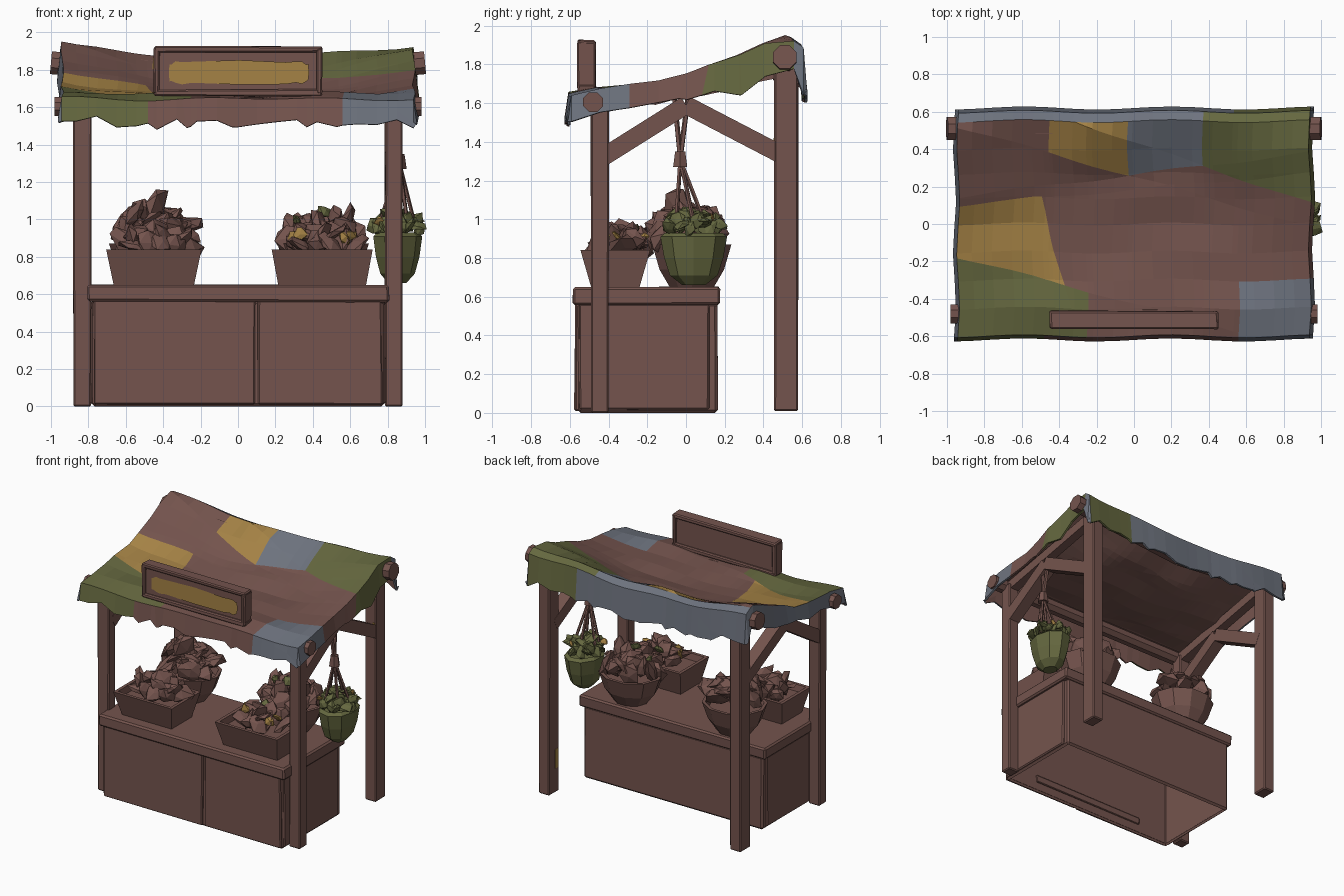
import bpy, bmesh, math, random
from mathutils import Vector, Matrix

if "Cube" in bpy.data.objects:
    bpy.data.objects.remove(bpy.data.objects["Cube"])

random.seed(4)

def material(name, rgb):
    m = bpy.data.materials.new(name)
    m.diffuse_color = (*rgb, 1)
    m.use_nodes = True
    m.node_tree.nodes["Principled BSDF"].inputs["Base Color"].default_value = m.diffuse_color
    return m

YELLOW = material("mustard cloth", (0.375, 0.225, 0.06))
GREEN = material("olive green", (0.13, 0.138, 0.05))
BLUE = material("slate blue", (0.155, 0.172, 0.21))
BROWN = material("warm brown", (0.175, 0.088, 0.075))

def finish(name, bm, *mats):
    bmesh.ops.recalc_face_normals(bm, faces=bm.faces)
    me = bpy.data.meshes.new(name)
    bm.to_mesh(me)
    bm.free()
    ob = bpy.data.objects.new(name, me)
    for m in mats or (BROWN,):
        me.materials.append(m)
    bpy.context.collection.objects.link(ob)
    return ob

def box(name, x0, x1, y0, y1, z0, z1, mat=BROWN, bevel=0.008, wobble=0.004):
    bm = bmesh.new()
    bmesh.ops.create_cube(bm, size=1)
    for v in bm.verts:
        v.co = Vector(((x0 + x1) / 2 + v.co.x * (x1 - x0), (y0 + y1) / 2 + v.co.y * (y1 - y0),
                       (z0 + z1) / 2 + v.co.z * (z1 - z0)))
        if v.co.z > 0.001:
            v.co += Vector([random.uniform(-wobble, wobble) for _ in range(3)])
    if bevel:
        bmesh.ops.bevel(bm, geom=bm.edges[:], offset=bevel, segments=1, affect='EDGES')
    return finish(name, bm, mat)

def rod(name, a, b, r, sides=8, r2=None, mat=BROWN):
    a, b = Vector(a), Vector(b)
    bm = bmesh.new()
    bmesh.ops.create_cone(bm, cap_ends=True, segments=sides, radius1=r,
                          radius2=r if r2 is None else r2, depth=(b - a).length)
    turn = (b - a).to_track_quat('Z', 'Y').to_matrix().to_4x4()
    twist = Matrix.Rotation(math.pi / sides, 4, 'Z')
    bm.transform(Matrix.Translation((a + b) / 2) @ turn @ twist)
    return finish(name, bm, mat)

# Posts, braces and roof rails on both sides
for side, s in (("left", -1), ("right", 1)):
    xa, xb = sorted((s * 0.785, s * 0.88))
    box(f"front_post_{side}", xa, xb, -0.49, -0.40, 0, 1.6)
    box(f"back_post_{side}", xa, xb, 0.455, 0.58, 0.01, 1.82, wobble=0.001)
    rod(f"front_brace_{side}", (s * 0.83, -0.43, 1.32), (s * 0.83, 0.0, 1.59), 0.066, 4)
    rod(f"back_brace_{side}", (s * 0.83, 0.50, 1.33), (s * 0.83, 0.0, 1.59), 0.066, 4)
    rod(f"roof_rail_{side}", (s * 0.83, -0.46, 1.58), (s * 0.83, 0.50, 1.77), 0.05, 4)

# Small painted marks on the back right post
box("post_mark_low", 0.782, 0.788, 0.465, 0.505, 0.20, 0.35, YELLOW, 0, 0)
box("post_mark_high", 0.853, 0.873, 0.4525, 0.457, 1.34, 1.42, YELLOW, 0, 0)

# Beams that carry the cloth, the back one sagging in the middle
rod("front_beam", (-0.98, -0.48, 1.605), (0.98, -0.48, 1.605), 0.055)
for s in (-1, 1):
    rod("back_beam", (s * 1.0, 0.51, 1.838), (0, 0.51, 1.745), 0.066)

# Counter: open-bottomed carcass, panels and thick top
body = box("counter_body", -0.78, 0.78, -0.56, 0.165, 0, 0.57, bevel=0.015)
bm = bmesh.new()
bm.from_mesh(body.data)
bmesh.ops.delete(bm, geom=[f for f in bm.faces if f.normal.z < -0.9], context='FACES')
bm.to_mesh(body.data)
bm.free()
wall = body.modifiers.new("board thickness", 'SOLIDIFY')
wall.thickness = 0.02
box("front_panel_left", -0.77, 0.09, -0.575, -0.55, 0.012, 0.57)
box("front_panel_right", 0.105, 0.77, -0.575, -0.55, 0.012, 0.57)
box("counter_top", -0.81, 0.81, -0.585, 0.175, 0.56, 0.65, bevel=0.012)
box("inner_batten", -0.5, 0.5, -0.545, -0.53, 0.08, 0.14)
for s in (-1, 1):
    xa, xb = sorted((s * 0.77, s * 0.79))
    box("counter_end_panel", xa, xb, -0.55, 0.12, 0.015, 0.565)

# Patchwork canopy: a flat sheet cut along the patch borders, then draped
EX, EY, HEM = 0.94, 0.60, 0.10
PROFILE = [(-0.6, 1.645), (-0.45, 1.68), (-0.27, 1.69), (0, 1.745), (0.2, 1.83),
           (0.4, 1.91), (0.53, 1.945), (0.6, 1.90)]
SAG = [(-0.6, 0), (-0.4, 0.015), (0, 0.095), (0.25, 0.145), (0.4, 0.115), (0.53, 0.06), (0.6, 0.055)]

def along(points, y):
    for (ya, za), (yb, zb) in zip(points, points[1:]):
        if y <= yb:
            return za + (zb - za) * max(0, y - ya) / (yb - ya)
    return points[-1][1]

def slope(x, xa, ya, xb, yb):
    return ya + (yb - ya) * (x - xa) / (xb - xa)

LINES = [(-1, -0.16, -0.25, -0.36), (0.37, 0.31, 0.94, 0.11), (-0.5, 0.14, -0.38, -0.3),
         (-0.94, 0.10, -0.5, 0.14), (-0.45, 0.38, -0.03, 0.26), (-0.03, 0.26, 0.37, 0.31)]

def patch(x, y):
    if x < -EX or (x > EX and y > 0.55):
        return 2
    if y > EY:
        return 1 if x > 0.48 else 2
    if x < -0.25 and y < slope(x, *LINES[0]):
        return 1 if y > -0.6 or x < -0.48 else 3
    if x < -0.5 + 0.12 * (0.14 - y) / 0.44 and y < slope(x, *LINES[3]):
        return 0
    if x > 0.37 and y > slope(x, *LINES[1]):
        return 1
    if y > 0.55:
        return 2
    if -0.45 < x < -0.03 and y > slope(x, *LINES[4]):
        return 0
    if -0.03 < x < 0.37 and y > slope(x, *LINES[5]):
        return 2
    return 2 if x > 0.56 and y < -0.3 else 3

bm = bmesh.new()
bm.faces.new([bm.verts.new((sx * (EX + HEM), sy * (EY + HEM), 0))
              for sx, sy in ((-1, -1), (1, -1), (1, 1), (-1, 1))])

def cut(point, normal):
    bmesh.ops.bisect_plane(bm, geom=bm.verts[:] + bm.edges[:] + bm.faces[:], dist=0.002,
                           plane_co=point, plane_no=normal)

for x in [-EX, EX, -0.48, -0.45, -0.25, -0.03, 0.37, 0.56] + [-0.86 + 0.107 * i for i in range(17)]:
    cut((x, 0, 0), (1, 0, 0))
for y in [-EY, EY, -0.45, -0.3, -0.15, 0, 0.14, 0.27, 0.4, 0.55]:
    cut((0, y, 0), (0, 1, 0))
for xa, ya, xb, yb in LINES:
    cut((xa, ya, 0), (ya - yb, xb - xa, 0))
for f in bm.faces:
    c = f.calc_center_median()
    f.material_index = patch(c.x, c.y)
for v in bm.verts:
    x, y = v.co.x, v.co.y
    cx, cy = max(-EX, min(EX, x)), max(-EY, min(EY, y))
    t = max(abs(x - cx), abs(y - cy)) / HEM
    drop = 0.13 if y < -EY else 0.22 if y > EY else 0.11 + 0.08 * math.exp(-((cy - 0.3) / 0.18) ** 2)
    drop += 0.018 * math.sin(47 * x + 2) + 0.015 * math.sin(23 * y + 31 * x)
    sag = along(SAG, cy) * (1 - (cx / EX) ** 2)
    wave = 0.008 * math.sin(9 * cx + 5 * cy) + 0.006 * math.sin(17 * cy - 6 * cx)
    v.co = (cx + 0.2 * (x - cx) + 0.008 * math.sin(11 * cy), cy + 0.2 * (y - cy) + 0.008 * math.sin(8 * cx),
            along(PROFILE, cy) - sag + wave - t * drop)
canopy = finish("canopy", bm, YELLOW, GREEN, BLUE, BROWN)
if sum(p.normal.z for p in canopy.data.polygons) < 0:
    canopy.data.flip_normals()
thick = canopy.modifiers.new("cloth thickness", 'SOLIDIFY')
thick.thickness = 0.015
thick.material_offset = 3

# Sign board with raised frame and coloured plaque
box("sign_board", -0.43, 0.43, -0.54, -0.485, 1.67, 1.91)
box("sign_frame_top", -0.45, 0.45, -0.56, -0.465, 1.89, 1.925)
box("sign_frame_bottom", -0.45, 0.45, -0.56, -0.465, 1.66, 1.695)
for s in (-1, 1):
    xa, xb = sorted((s * 0.42, s * 0.45))
    box("sign_frame_side", xa, xb, -0.56, -0.465, 1.67, 1.915)
bm = bmesh.new()
outline = []
for i in range(24):
    a = math.tau * i / 24
    px = math.copysign(abs(math.cos(a)) ** 0.3, math.cos(a))
    pz = math.copysign(abs(math.sin(a)) ** 0.3, math.sin(a))
    outline.append(bm.verts.new((0.005 + 0.375 * px, -0.549, 1.785 + 0.061 * pz + 0.006 * math.sin(i * 2.3))))
face = bm.faces.new(outline)
bmesh.ops.solidify(bm, geom=[face], thickness=0.008)
finish("sign_plaque", bm, YELLOW)

# Open tubs: stacked rings, walls and inner floor
def tub(name, cx, cy, rings, sides, mat=BROWN, turn=0.0):
    bm = bmesh.new()
    loops = [[bm.verts.new((cx + rx * math.cos(turn + math.tau * i / sides),
                            cy + ry * math.sin(turn + math.tau * i / sides), z))
              for i in range(sides)] for rx, ry, z in rings]
    for lo, hi in zip(loops, loops[1:]):
        for i in range(sides):
            j = (i + 1) % sides
            bm.faces.new((lo[i], lo[j], hi[j], hi[i]))
    bm.faces.new(loops[0])
    bm.faces.new(loops[-1])
    return finish(name, bm, mat)

# Heap of crumpled leafy lumps, a few of them small and tinted
def heap(name, c, spread, height, count, size, accents=0.0, mat=BROWN, fall=0.45):
    bm = bmesh.new()
    for k in range(count):
        a, r = k * 2.4, math.sqrt((k + 0.5) / count)
        tint = random.choice((1, 2)) if random.random() < accents else 0
        top = height * (1 - fall * r * r)
        pos = Vector((c[0] + spread[0] * r * math.cos(a), c[1] + spread[1] * r * math.sin(a),
                      c[2] + top * (1.1 if tint else random.uniform(0.5, 1))))
        old = set(bm.faces)
        new = bmesh.ops.create_icosphere(bm, subdivisions=1, radius=size * (0.5 if tint else 1))['verts']
        rot = Matrix.Rotation(random.uniform(0, 6), 3, Vector((random.random(), random.random(), 0.3)))
        s = Vector((random.uniform(0.8, 1.3), random.uniform(0.6, 1.1), random.uniform(0.3, 0.6)))
        for v in new:
            v.co = pos + rot @ (v.co * random.uniform(0.7, 1.25) * s)
        for f in set(bm.faces) - old:
            f.material_index = tint
    return finish(name, bm, mat, GREEN, YELLOW)

Q = math.sqrt(2)
for side, cx, base, rim, tint in (("left", -0.45, 0.215, 0.255, 0), ("right", 0.45, 0.235, 0.27, 0.2)):
    tub(f"front_crate_{side}", cx, -0.365, [(base * Q, 0.125 * Q, 0.65), (rim * Q, 0.18 * Q, 0.84),
        ((rim - 0.025) * Q, 0.155 * Q, 0.84), ((rim - 0.035) * Q, 0.145 * Q, 0.79)], 4, turn=math.pi / 4)
    heap(f"front_produce_{side}", (cx, -0.34, 0.81), (0.19, 0.125), 0.13, 24, 0.082, tint)
    bx = cx + 0.005
    tub(f"round_basket_{side}", bx, 0.03, [(0.13, 0.12, 0.65), (0.2, 0.175, 0.74), (0.245, 0.215, 0.87),
        (0.22, 0.19, 0.87), (0.2, 0.17, 0.82)], 10)
    top = 0.26 if side == "left" else 0.21
    heap(f"basket_produce_{side}", (bx, 0.01, 0.82), (0.19, 0.16), top, 32, 0.09, tint / 3)

# Hanging basket with ropes, knot and foliage
HX, HY = 0.85, 0.04
tub("hanging_basket", HX, HY, [(0.05, 0.06, 0.66), (0.095, 0.125, 0.71), (0.12, 0.155, 0.80),
    (0.135, 0.175, 0.91), (0.11, 0.15, 0.93), (0.1, 0.13, 0.89)], 9, GREEN)
heap("hanging_foliage", (HX, HY - 0.01, 0.91), (0.125, 0.15), 0.13, 36, 0.052, 0.06, GREEN)
KNOT = (0.86, -0.03, 1.31)
rod("hanger_strap_front", (0.84, -0.06, 1.62), KNOT, 0.014, 5)
rod("hanger_strap_back", (0.84, 0.01, 1.62), KNOT, 0.014, 5)
rod("hanger_knot", (0.86, -0.03, 1.27), (0.86, -0.03, 1.35), 0.042, 6, 0.03)
for i in range(5):
    a = math.tau * i / 5 + 0.3
    rod("basket_rope", KNOT, (HX + 0.105 * math.cos(a), HY - 0.02 + 0.09 * math.sin(a), 0.95), 0.011, 5)
